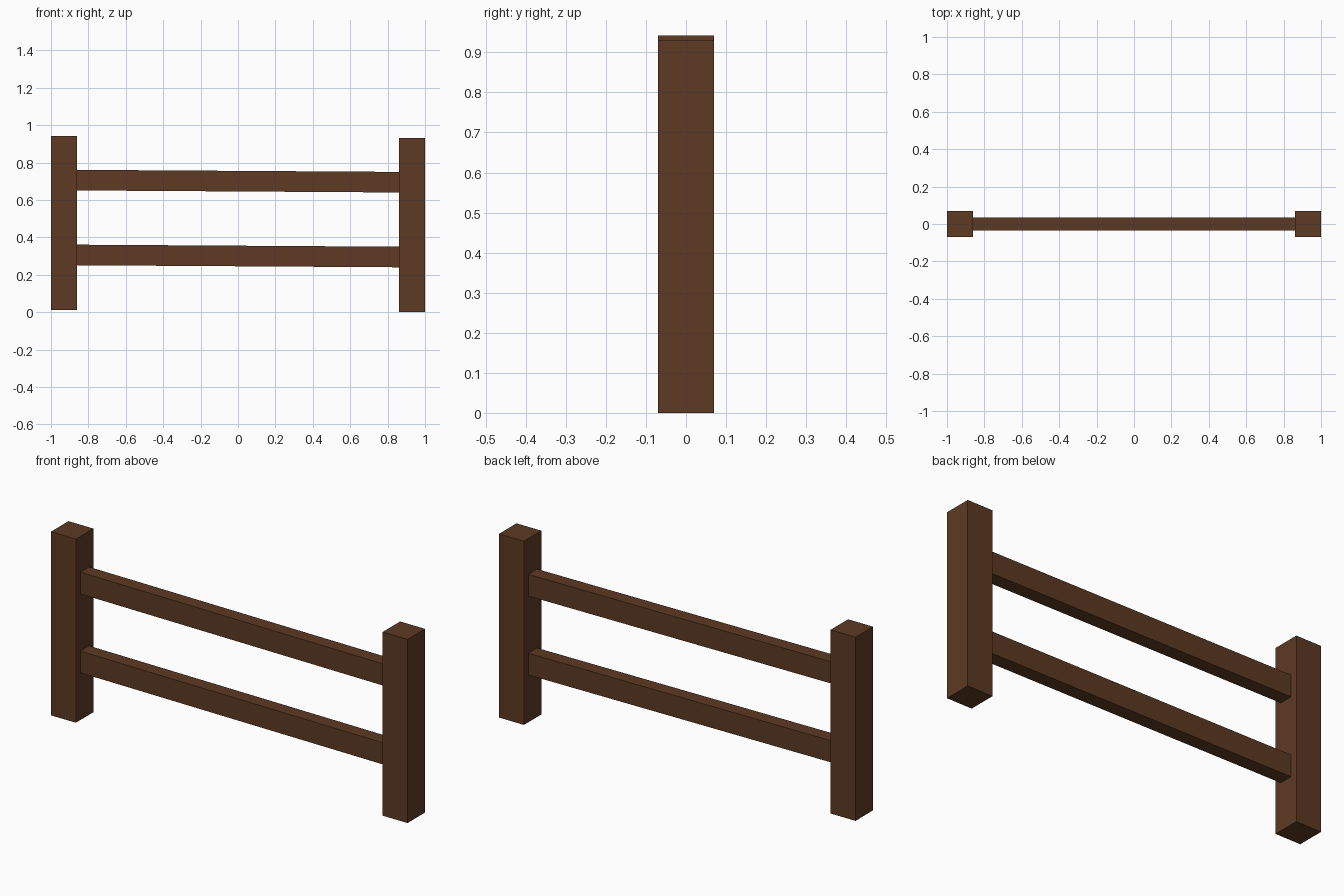
import bpy

if "Cube" in bpy.data.objects:
    bpy.data.objects.remove(bpy.data.objects["Cube"])

wood = bpy.data.materials.new("brown wood")
wood.diffuse_color = (0.109, 0.042, 0.017, 1)
wood.use_nodes = True
wood.node_tree.nodes["Principled BSDF"].inputs["Base Color"].default_value = wood.diffuse_color

DROP = 0.011  # the fence falls slightly from left to right


def beam(name, x0, x1, depth, z_left, z_right, height):
    """Box from x0 to x1 whose two ends may sit at different heights."""
    bpy.ops.mesh.primitive_cube_add(size=2)
    ob = bpy.context.object
    ob.name = name
    for v in ob.data.vertices:
        left = v.co.x < 0
        z = (z_left if left else z_right) + (height if v.co.z > 0 else 0)
        v.co = (x0 if left else x1, v.co.y * depth / 2, z)
    ob.data.materials.append(wood)
    return ob


# Posts
beam("left_post", -1.0, -0.86, 0.14, DROP, DROP, 0.931)
beam("right_post", 0.86, 1.0, 0.14, 0, 0, 0.931)

# Rails, sheared to follow the drop between posts
for name, z in (("lower_rail", 0.24), ("upper_rail", 0.64)):
    beam(name, -0.865, 0.865, 0.07, z + DROP, z, 0.11)
